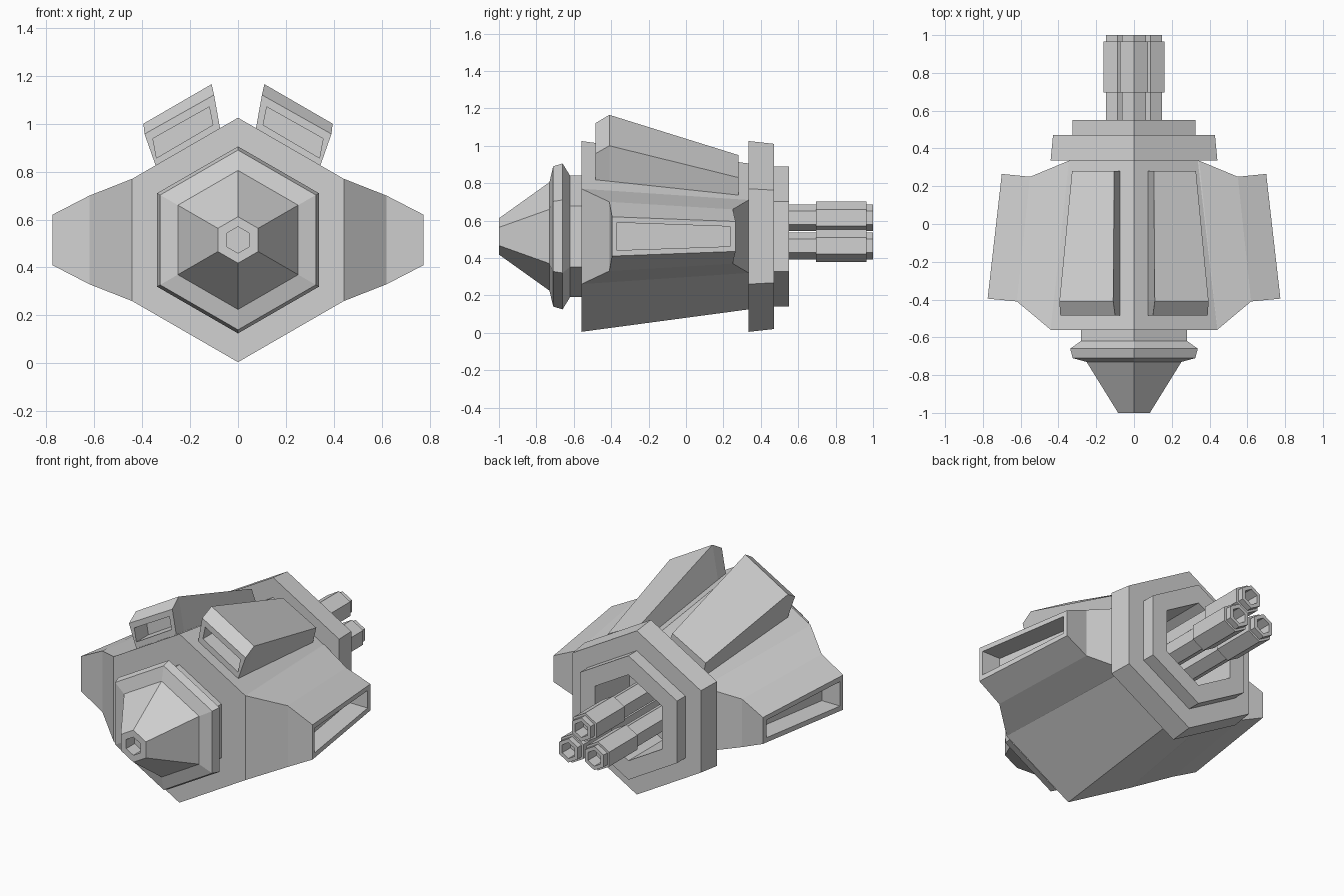
import bpy, bmesh, math

if "Cube" in bpy.data.objects:
    bpy.data.objects.remove(bpy.data.objects["Cube"])

AXIS_Z = 0.515

grey = bpy.data.materials.new("light grey")
grey.use_nodes = True
colour = (0.64, 0.64, 0.64, 1)
grey.diffuse_color = colour
grey.node_tree.nodes["Principled BSDF"].inputs["Base Color"].default_value = colour


def loft(name, rings, closed=False):
    """Skin equal-length rings of points; cap the ends unless it loops back."""
    bm = bmesh.new()
    loops = [[bm.verts.new(p) for p in ring] for ring in rings]
    n = len(loops[0])
    pairs = list(zip(loops, loops[1:]))
    if closed:
        pairs.append((loops[-1], loops[0]))
    else:
        bm.faces.new(loops[0])
        bm.faces.new(loops[-1])
    for a, b in pairs:
        for i in range(n):
            j = (i + 1) % n
            bm.faces.new((a[i], a[j], b[j], b[i]))
    bmesh.ops.recalc_face_normals(bm, faces=bm.faces)
    mesh = bpy.data.meshes.new(name)
    bm.to_mesh(mesh)
    bm.free()
    mesh.materials.append(grey)
    obj = bpy.data.objects.new(name, mesh)
    bpy.context.collection.objects.link(obj)
    return obj


def hex_turn(name, profile, cx=0, cz=AXIS_Z, closed=False):
    """Six-sided turning along y, from (y, radius) pairs, with a corner on top."""
    angles = [math.pi / 2 + k * math.pi / 3 for k in range(6)]
    rings = [[(cx + r * math.cos(a), y, cz + r * math.sin(a)) for a in angles]
             for y, r in profile]
    return loft(name, rings, closed)


# Hull with a recess at the back
hex_turn("hull", [(-0.56, 0.51), (0.335, 0.39), (0.335, 0.26), (0.22, 0.26)])

# Nose: collar, bevelled ring, cone and a hollow tip
hex_turn("nose_collar", [(-0.54, 0.325), (-0.625, 0.325)])
hex_turn("nose_ring", [(-0.62, 0.325), (-0.66, 0.39), (-0.71, 0.375), (-0.73, 0.29)])
hex_turn("nose_cone", [(-0.72, 0.29), (-0.73, 0.29), (-1.0, 0.097),
                       (-1.0, 0.055), (-0.92, 0.055)])

# Rear flange and the smaller ring behind it
hex_turn("rear_flange", [(0.335, 0.26), (0.335, 0.51), (0.47, 0.495), (0.47, 0.26)],
         closed=True)
hex_turn("rear_ring", [(0.47, 0.26), (0.47, 0.375), (0.55, 0.375), (0.55, 0.26)],
         closed=True)

# Three hollow barrels in a triangle
barrel = [(0.2, 0.072), (0.695, 0.072), (0.695, 0.087), (0.965, 0.087),
          (0.965, 0.072), (1.0, 0.072), (1.0, 0.048), (0.92, 0.048)]
for k, place in enumerate(("top", "right", "left")):
    a = math.pi / 2 + k * math.tau / 3
    hex_turn("barrel_" + place, barrel, 0.1 * math.cos(a), AXIS_Z + 0.1 * math.sin(a))

# Wing sections: front (x, y, half height), back (x, y, half height)
wing = [((0.43, -0.559, 0.255), (0.33, 0.335, 0.195)),
        ((0.442, -0.559, 0.255), (0.345, 0.335, 0.195)),
        ((0.62, -0.41, 0.185), (0.55, 0.25, 0.145)),
        ((0.775, -0.395, 0.105), (0.70, 0.265, 0.08)),
        ((0.772, -0.37, 0.074), (0.703, 0.235, 0.053)),
        ((0.65, -0.37, 0.074), (0.58, 0.235, 0.053))]

# Pod sections: y of top, y of base, then (x, z) of the four corners
pod = [(-0.37, -0.37, ((0.12, 1.07), (0.355, 0.938), (0.34, 0.857), (0.105, 0.995))),
       (-0.485, -0.485, ((0.12, 1.07), (0.355, 0.938), (0.34, 0.857), (0.105, 0.995))),
       (-0.485, -0.485, ((0.10, 1.12), (0.39, 0.957), (0.34, 0.815), (0.072, 0.965))),
       (-0.41, -0.41, ((0.11, 1.165), (0.395, 1.0), (0.337, 0.81), (0.072, 0.955))),
       (0.28, 0.28, ((0.105, 0.95), (0.328, 0.83), (0.305, 0.735), (0.072, 0.865)))]

for side, s in (("left", 1), ("right", -1)):
    rings = []
    for (fx, fy, fh), (bx, by, bh) in wing:
        rings.append([(s * fx, fy, AXIS_Z - fh), (s * fx, fy, AXIS_Z + fh),
                      (s * bx, by, AXIS_Z + bh), (s * bx, by, AXIS_Z - bh)])
    loft("wing_" + side, rings)

    rings = []
    for top_y, base_y, corners in pod:
        ys = (top_y, top_y, base_y, base_y)
        rings.append([(s * x, y, z) for (x, z), y in zip(corners, ys)])
    loft("intake_pod_" + side, rings)
